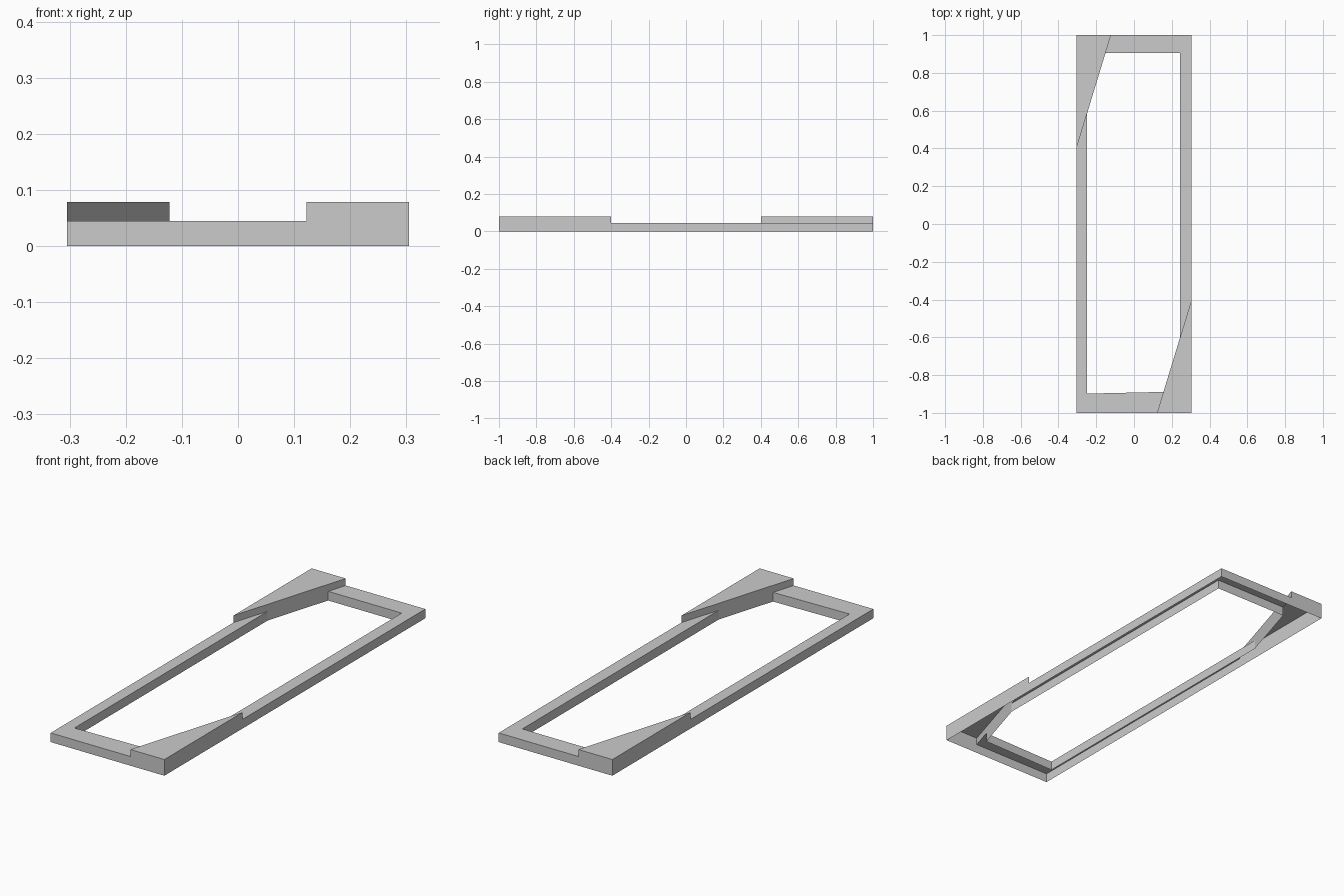
import bpy, bmesh
from mathutils import Vector

if "Cube" in bpy.data.objects:
    bpy.data.objects.remove(bpy.data.objects["Cube"])

LOW, HIGH = 0.0445, 0.0785          # rail height, raised corner height
A, B = Vector((-0.305, 0.4)), Vector((-0.122, 1.0))   # ends of the diagonal
C, D = Vector((-0.305, 1.0)), Vector((0.305, 1.0))    # outer corners


def on_diagonal(x=None, y=None):
    t = (x - A.x) / (B.x - A.x) if x is not None else (y - A.y) / (B.y - A.y)
    return A.lerp(B, t)


# inner opening points of each half: P, Q on the diagonal, R the far corner
halves = []
for hole_left, hole_right, hole_end, diag_end in (
        (-0.249, 0.244, 0.906, 0.906), (-0.244, 0.249, 0.898, 0.889)):
    halves.append((on_diagonal(x=hole_left), on_diagonal(y=diag_end),
                   Vector((hole_right, hole_end))))

bm = bmesh.new()


def face(points, sign):
    bm.faces.new([bm.verts.new((p[0] * sign, p[1] * sign, p[2])) for p in points])


def wall(path, z0, z1, sign):
    for p, q in zip(path, path[1:]):
        face([(p.x, p.y, z0), (p.x, p.y, z1), (q.x, q.y, z1), (q.x, q.y, z0)], sign)


def top(outline, z, sign):
    face([(p.x, p.y, z) for p in outline], sign)


# Open-bottomed shell: two halves, the second turned by 180 degrees
for i, sign in enumerate((1, -1)):
    P, Q, R = halves[i]
    A2, P2 = -A, -halves[1 - i][0]
    top([A, P, Q, B, C], HIGH, sign)            # raised triangle
    top([B, Q, R, P2, A2, D], LOW, sign)        # low rail
    wall([A, C, B], 0, HIGH, sign)              # outer sides
    wall([B, D, A2], 0, LOW, sign)
    wall([P2, R, Q], 0, LOW, sign)              # opening sides
    wall([Q, P], 0, HIGH, sign)
    wall([B, Q], LOW, HIGH, sign)               # steps across the rails
    wall([P, A], LOW, HIGH, sign)

bmesh.ops.remove_doubles(bm, verts=bm.verts, dist=1e-5)
mesh = bpy.data.meshes.new("corner_frame")
bm.to_mesh(mesh)
bm.free()
bpy.context.collection.objects.link(bpy.data.objects.new("corner_frame", mesh))
